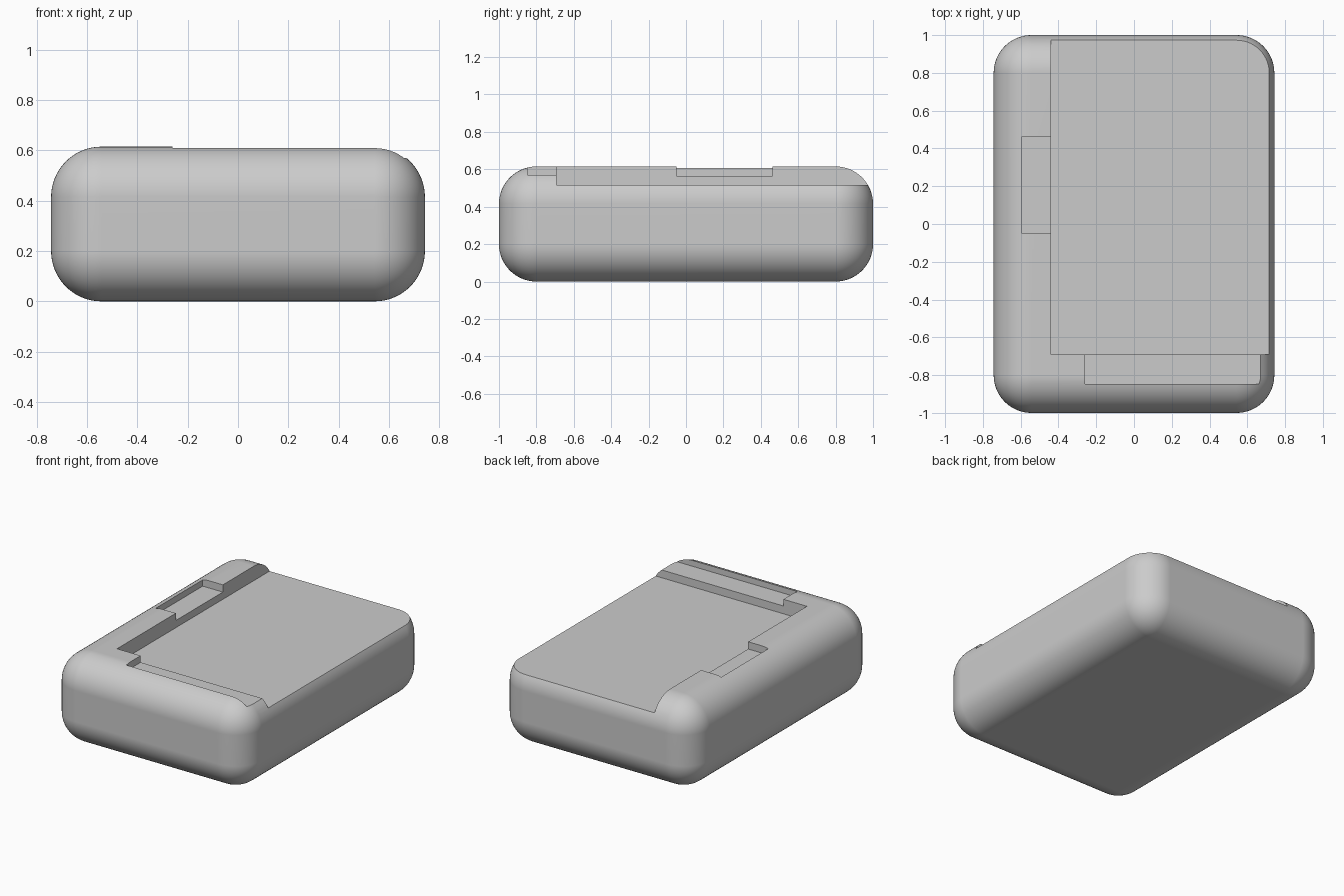
import bpy
import math
from mathutils import Vector

cube = bpy.data.objects.get("Cube")
if cube:
    bpy.data.objects.remove(cube, do_unlink=True)

HALF_X, HALF_Y, HEIGHT, RADIUS = 0.743, 1.0, 0.615, 0.2
ABOVE = 0.8      # cutters end above the top
OUTSIDE = 1.2    # cutters run out past the sides

grey = bpy.data.materials.new("plain_grey")
grey.use_nodes = True
colour = (0.6, 0.6, 0.6, 1)
grey.diffuse_color = colour
grey.node_tree.nodes["Principled BSDF"].inputs["Base Color"].default_value = colour


def box(name, low, high):
    """Axis-aligned box between two corners."""
    low, high = Vector(low), Vector(high)
    bpy.ops.mesh.primitive_cube_add(size=1, location=(low + high) / 2)
    obj = bpy.context.object
    obj.name = name
    obj.scale = high - low
    bpy.ops.object.transform_apply(location=True, rotation=True, scale=True)
    obj.data.materials.append(grey)
    return obj


def apply(obj, mod):
    bpy.context.view_layer.objects.active = obj
    bpy.ops.object.modifier_apply(modifier=mod.name)


# Rounded case
case = box("case", (-HALF_X, -HALF_Y, 0), (HALF_X, HALF_Y, HEIGHT))
bevel = case.modifiers.new("rounding", "BEVEL")
bevel.width = RADIUS
bevel.segments = 16
bevel.limit_method = "NONE"
apply(case, bevel)

# Open tray and the two shallow finger notches beside it
cuts = {
    "tray_cutter": ((-0.44, -0.692, 0.515), (OUTSIDE, OUTSIDE, ABOVE)),
    "side_notch_cutter": ((-0.594, -0.05, 0.565), (-0.35, 0.463, ABOVE)),
    "front_notch_cutter": ((-0.26, -0.847, 0.569), (OUTSIDE, -0.6, ABOVE)),
}
for name, (low, high) in cuts.items():
    cutter = box(name, low, high)
    cut = case.modifiers.new(name, "BOOLEAN")
    cut.operation = "DIFFERENCE"
    cut.solver = "EXACT"
    cut.object = cutter
    apply(case, cut)
    bpy.data.objects.remove(cutter, do_unlink=True)

# Smooth rounding with crisp cut edges
bpy.ops.object.select_all(action="DESELECT")
case.select_set(True)
bpy.context.view_layer.objects.active = case
bpy.ops.object.shade_smooth_by_angle(angle=math.radians(20))
normals = case.modifiers.new("flat_face_normals", "WEIGHTED_NORMAL")
normals.keep_sharp = True
